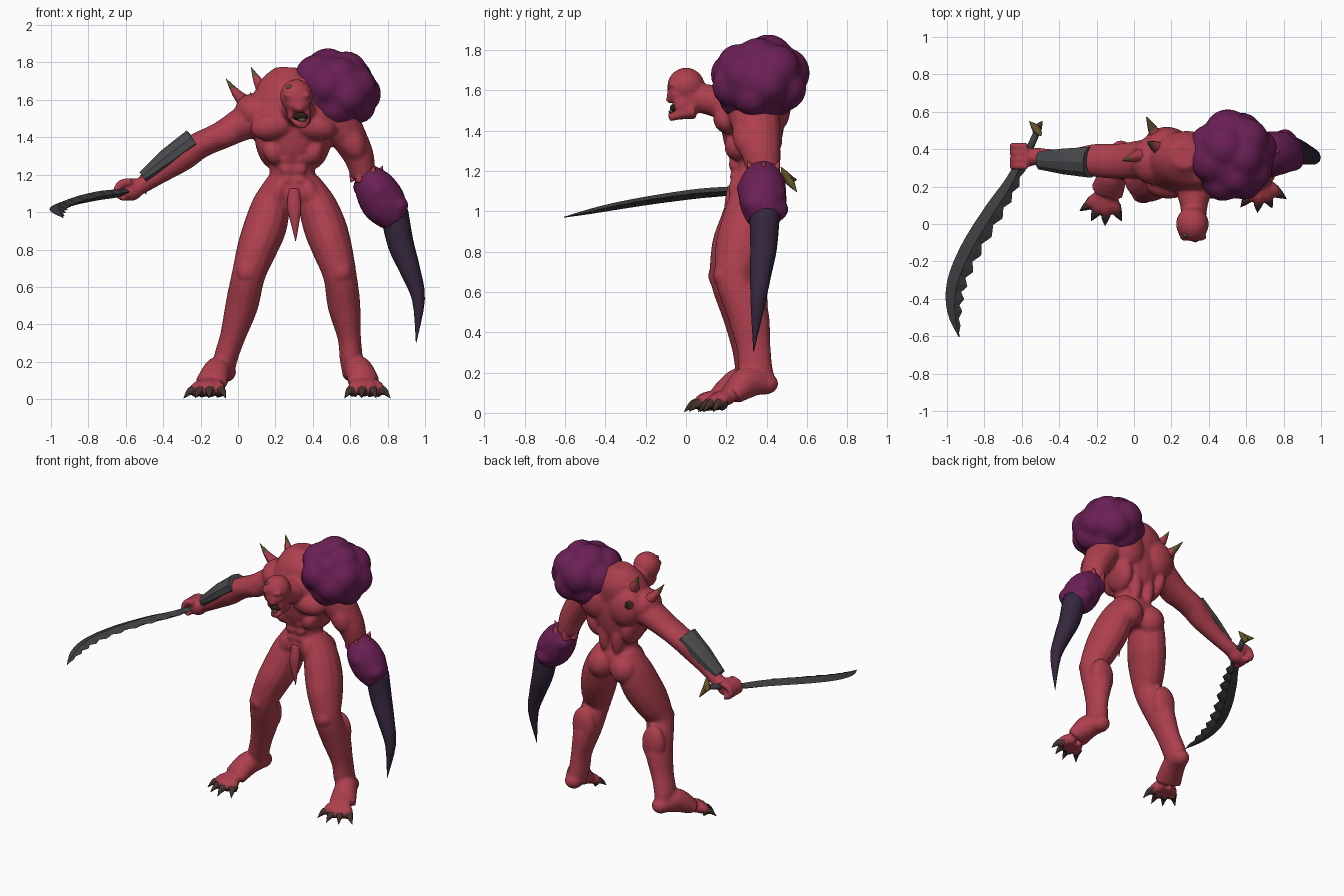
import bpy
import bmesh
import math
from mathutils import Matrix, Vector

if "Cube" in bpy.data.objects:
    bpy.data.objects.remove(bpy.data.objects["Cube"])

def material(name, *rgb):
    mat = bpy.data.materials.new(name)
    mat.use_nodes = True
    mat.diffuse_color = (*rgb, 1)
    shader = next(n for n in mat.node_tree.nodes if n.type == "BSDF_PRINCIPLED")
    shader.inputs["Base Color"].default_value = (*rgb, 1)
    return mat

RED = material("red skin", .42, .05, .075)
PURPLE = material("purple growth", .145, .014, .09)
CLAW = material("dark purple claw", .035, .02, .045)
STEEL = material("dark steel", .05, .05, .055)
ARMOUR = material("grey armour", .065, .07, .075)
NAIL = material("brown nail", .06, .03, .025)
HORN = material("olive horn", .11, .09, .035)
GOLD = material("tarnished gold", .13, .085, .022)
DARK = material("dark mouth", .03, .012, .012)

def spline(stations, steps):
    """Catmull-Rom through stations of (x, y, z, radius across, radius up)."""
    points, last = [], len(stations) - 1
    for i in range(last):
        a, b, c, d = (stations[min(max(j, 0), last)] for j in range(i - 1, i + 3))
        for t in (s / steps for s in range(steps)):
            points.append([
                q + t / 2 * (r - p + t * (2 * p - 5 * q + 4 * r - u + t * (3 * (q - r) + u - p)))
                for p, q, r, u in zip(a, b, c, d)])
    return points + [list(stations[-1])]

def tube(bm, stations, sides=14, steps=4, jag=0):
    """Loft ellipses along a path; jag notches one edge of every other ring."""
    points = spline(stations, steps)
    centres = [Vector(p[:3]) for p in points]
    heading = (centres[-1] - centres[0]).normalized()
    ref = Vector((0, 0, 1)) if abs(heading.y) > .75 else Vector((0, 1, 0))
    rings = []
    for i, (*_, wide, high) in enumerate(points):
        along = (centres[min(i + 1, len(points) - 1)] - centres[max(i - 1, 0)]).normalized()
        across = ref.cross(along).normalized()
        up = along.cross(across)
        ring = []
        for k in range(sides):
            angle = math.tau * k / sides
            notch = 1 - jag if k == 0 and i % 2 else 1
            ring.append(bm.verts.new(centres[i] + across * math.cos(angle) * max(wide, .001) * notch
                                     + up * math.sin(angle) * max(high, .001)))
        rings.append(ring)
    for low, high in zip(rings, rings[1:]):
        for k in range(sides):
            bm.faces.new((low[k - 1], low[k], high[k], high[k - 1]))
    bm.faces.new(rings[0][::-1])
    bm.faces.new(rings[-1])

def ball(bm, centre, radii, tilt=0):
    """Ellipsoid, tilted about the y axis."""
    place = Matrix.Translation(centre) @ Matrix.Rotation(tilt, 4, "Y")
    bmesh.ops.create_icosphere(bm, subdivisions=3, radius=1,
                               matrix=place @ Matrix.Diagonal(Vector(radii)).to_4x4())

def finish(name, bm, *mats, voxel=0, smooth=True, rule=None):
    """Make the object; a voxel size fuses overlapping volumes into one skin."""
    mesh = bpy.data.meshes.new(name)
    bm.to_mesh(mesh)
    bm.free()
    obj = bpy.data.objects.new(name, mesh)
    bpy.context.collection.objects.link(obj)
    if voxel:
        fuse = obj.modifiers.new("fuse", "REMESH")
        fuse.mode, fuse.voxel_size = "VOXEL", voxel
        obj.modifiers.new("relax", "SMOOTH").iterations = 3
        graph = bpy.context.evaluated_depsgraph_get()
        mesh = bpy.data.meshes.new_from_object(obj.evaluated_get(graph))
        obj.modifiers.clear()
        obj.data = mesh
    mesh.materials.clear()
    for mat in mats:
        mesh.materials.append(mat)
    for face in mesh.polygons:
        face.use_smooth = smooth
        face.material_index = rule(face.center) if rule else 0

def part(name, stations, *mats, sides=10, steps=4, jag=0, **options):
    bm = bmesh.new()
    tube(bm, stations, sides, steps, jag)
    finish(name, bm, *mats, **options)

def spike(name, base, tip, radius, *mats, bend=0):
    """Bent cone; a second material colours its outer half."""
    base, tip = Vector(base), Vector(tip)
    axis, middle = tip - base, (base + tip) / 2 + Vector((0, 0, bend))
    part(name, [(*base, radius, radius), (*middle, radius * .6, radius * .6),
                (*tip, .001, .001)], *mats, sides=7, steps=3,
         rule=lambda p: int(len(mats) > 1 and (p - base).dot(axis) > axis.length_squared * .55))

# Torso and neck
body = bmesh.new()
tube(body, [(.29, .34, 1.0, .1, .08), (.29, .34, 1.1, .16, .12), (.29, .33, 1.22, .12, .1),
            (.29, .33, 1.33, .165, .14), (.3, .33, 1.45, .25, .16), (.3, .33, 1.56, .27, .16),
            (.27, .36, 1.68, .18, .14), (.27, .37, 1.77, .07, .07)], sides=20)
tube(body, [(.32, 0, 1.57, .065, .07), (.32, .1, 1.555, .075, .075), (.32, .25, 1.53, .12, .1)])
# Paired muscles as (offset, y, z), radii, tilt, mirrored across the spine
muscles = [((.11, .21, 1.46), (.12, .075, .075), .2), ((.14, .36, 1.36), (.06, .12, .13), .25),
           ((.12, .43, 1.52), (.12, .09, .14), .3), ((.05, .42, 1.28), (.045, .05, .13), 0),
           ((.09, .41, 1.06), (.095, .09, .1), 0), ((.09, .26, 1.1), (.05, .05, .09), -.4),
           ((.11, .25, 1.32), (.05, .06, .07), .4)]
muscles += [((.036, .24 - row * .006, 1.17 + row * .06), (.037, .022, .033), 0) for row in range(4)]
for side in (-1, 1):
    for (x, y, z), radii, tilt in muscles:
        ball(body, (.295 + side * x, y, z), radii, side * tilt)
    ball(body, (.315 + side * .04, -.07, 1.62), (.036, .022, .015), side * -.3)
    ball(body, (.325 + side * .042, -.015, 1.53), (.022, .05, .05))
# Head with a heavy brow and open jaw
ball(body, (.312, .0, 1.62), (.088, .093, .092), .15)
ball(body, (.32, -.04, 1.58), (.068, .055, .05))
ball(body, (.328, -.072, 1.555), (.03, .028, .022))
tube(body, [(.335, .04, 1.5, .06, .045), (.34, -.04, 1.475, .045, .022), (.345, -.085, 1.465, .026, .022)])
# Sword arm and fist
tube(body, [(.16, .35, 1.53, .13, .13), (.04, .345, 1.48, .095, .105), (-.09, .335, 1.41, .075, .095),
            (-.2, .34, 1.36, .072, .09), (-.3, .335, 1.295, .078, .075), (-.42, .345, 1.205, .055, .055),
            (-.51, .36, 1.145, .045, .048), (-.56, .36, 1.125, .05, .05)])
ball(body, (.1, .34, 1.53), (.12, .13, .1), .5)
ball(body, (-.06, .3, 1.41), (.1, .06, .06), -.4)
ball(body, (-.57, .36, 1.12), (.065, .055, .06), -.4)
for y in (.31, .345, .38, .415):
    tube(body, [(-.57, y, 1.165, .02, .02), (-.63, y, 1.15, .021, .021),
                (-.645, y, 1.1, .02, .02), (-.6, y, 1.07, .018, .018)])
# Claw arm down to the elbow
tube(body, [(.5, .33, 1.54, .13, .14), (.58, .35, 1.42, .1, .12),
            (.645, .37, 1.3, .082, .1), (.67, .385, 1.19, .065, .08)])
ball(body, (.61, .3, 1.38), (.07, .07, .11), -.4)
# Legs, with kneecaps and calves
tube(body, [(.215, .35, 1.17, .06, .09), (.18, .34, 1.05, .1, .13), (.145, .3, .92, .115, .14),
            (.1, .25, .8, .107, .13), (.055, .215, .66, .09, .095), (.02, .28, .5, .088, .105),
            (-.03, .31, .33, .068, .085), (-.065, .33, .22, .064, .085), (-.075, .36, .13, .055, .075)])
tube(body, [(.375, .35, 1.17, .06, .09), (.42, .34, 1.05, .1, .13), (.465, .31, .92, .115, .14),
            (.505, .27, .8, .107, .13), (.545, .24, .66, .09, .095), (.567, .305, .5, .088, .105),
            (.595, .335, .33, .063, .085), (.605, .345, .22, .062, .085), (.615, .375, .13, .055, .075)])
for knee, calf in (((.05, .155, .68), (.025, .33, .54)), ((.55, .18, .68), (.565, .35, .54))):
    ball(body, knee, (.06, .045, .06))
    ball(body, calf, (.085, .055, .13))
# Feet, each with four splayed toes and nails
for side, heel, sole, tips in (
        ("right", (-.07, .38, .145), (-.145, .17, .085), ((-.29, .07), (-.23, .015), (-.155, -.01), (-.065, .015))),
        ("left", (.615, .39, .145), (.675, .225, .09), ((.57, .09), (.66, .06), (.74, .085), (.815, .135)))):
    heel, sole = Vector(heel), Vector(sole)
    arch = heel.lerp(sole, .5) + Vector((0, 0, .035))
    tube(body, [(*heel, .06, .055), (*arch, .075, .08), (*sole, .09, .055)])
    ball(body, heel, (.06, .068, .055))
    for number, (x, y) in enumerate(tips):
        tip = Vector((x, y, .005))
        joint = sole.lerp(tip, .5) + Vector((0, 0, .015))
        tube(body, [(*sole.lerp(tip, .1), .04, .04), (*joint, .036, .036), (*sole.lerp(tip, .7), .022, .02)])
        spike(f"{side}_toenail_{number}", sole.lerp(tip, .51), tip, .037, NAIL, bend=.018)
finish("body", body, RED, voxel=.011)
# Mouth lining, brow mark and hanging loin flap
for name, centre, radii, mat in (("mouth", (.335, -.045, 1.512), (.042, .035, .024), DARK),
                                 ("brow_mark", (.275, -.058, 1.668), (.016, .014, .014), HORN),
                                 ("lower_teeth", (.343, -.075, 1.493), (.022, .012, .01), HORN)):
    bm = bmesh.new()
    ball(bm, centre, radii)
    finish(name, bm, mat)
part("loin_flap", [(.3, .235, 1.12, .03, .03), (.3, .215, 1.03, .038, .025),
                   (.305, .21, .94, .022, .015), (.308, .215, .845, .002, .002)], RED)
# Shoulder and upper back spikes
for name, base, tip in (("shoulder_spike", (.045, .37, 1.58), (-.065, .34, 1.715)),
                        ("upper_spike", (.14, .4, 1.65), (.07, .44, 1.775)),
                        ("back_spike", (.13, .45, 1.56), (.065, .575, 1.64))):
    spike(name, base, tip, .042, RED, HORN, bend=-.012)
# Lumpy growth over the left shoulder, lumps spread in a spiral
bm = bmesh.new()
ball(bm, (.535, .355, 1.66), (.215, .22, .18), .25)
COUNT = 17
for i in range(COUNT):
    height = 1 - 2 * (i + .5) / COUNT
    angle = i * math.pi * (3 - math.sqrt(5))
    ring = math.sqrt(1 - height * height)
    x, y = ring * math.cos(angle), ring * math.sin(angle)
    size = .115 + .014 * math.sin(i * 2.3)
    ball(bm, (.535 + .13 * x, .355 + .14 * y, 1.655 + .105 * height - .025 * x), (size, size, size))
finish("shoulder_growth", bm, PURPLE, voxel=.016)
# Swollen forearm, ragged cuff and long curved claw
bm = bmesh.new()
tube(bm, [(.675, .385, 1.22, .06, .07), (.725, .38, 1.14, .11, .115),
          (.785, .38, 1.04, .12, .115), (.845, .39, .955, .08, .085)])
for i in range(7):
    x, y = .055 * math.cos(i * 2.4), .065 * math.sin(i * 2.4)
    ball(bm, (.7 + i * .02 + x, .38 + y, 1.16 - i * .025), (.065, .065, .06))
finish("forearm_growth", bm, PURPLE, voxel=.014)
for i in range(6):
    out = Vector((math.cos(math.tau * i / 6), math.sin(math.tau * i / 6), 0))
    base = Vector((.685, .385, 1.17)) + out * .055
    spike(f"cuff_spike_{i}", base, base + out * .035 + Vector((0, 0, .08)), .035, RED)
part("arm_claw", [(.835, .39, 1.0, .075, .08), (.87, .385, .83, .07, .07), (.92, .37, .69, .055, .055),
                  (.965, .355, .53, .034, .036), (.952, .335, .3, .001, .001)], CLAW)
# Forearm guard
part("forearm_guard", [(-.235, .33, 1.385, .065, .085), (-.37, .335, 1.285, .06, .072),
                       (-.505, .34, 1.185, .035, .05)], ARMOUR, steps=1, smooth=False)
# Serrated sword with grip and forked pommel
part("sword_blade", [(-.585, .36, 1.115, .03, .014), (-.65, .22, 1.1, .042, .022), (-.75, .06, 1.087, .056, .024),
                     (-.87, -.14, 1.06, .06, .022), (-.945, -.32, 1.03, .056, .019),
                     (-.958, -.47, 1.0, .04, .013), (-.935, -.605, .97, .002, .002)],
     STEEL, sides=4, jag=.45, smooth=False)
part("sword_grip", [(-.59, .33, 1.115, .02, .02), (-.515, .5, 1.16, .018, .018)], STEEL, steps=1)
for name, tip in (("upper", (-.495, .47, 1.22)), ("lower", (-.49, .55, 1.095)), ("outer", (-.56, .55, 1.155))):
    spike(f"{name}_pommel_prong", (-.52, .505, 1.16), tip, .026, GOLD)
